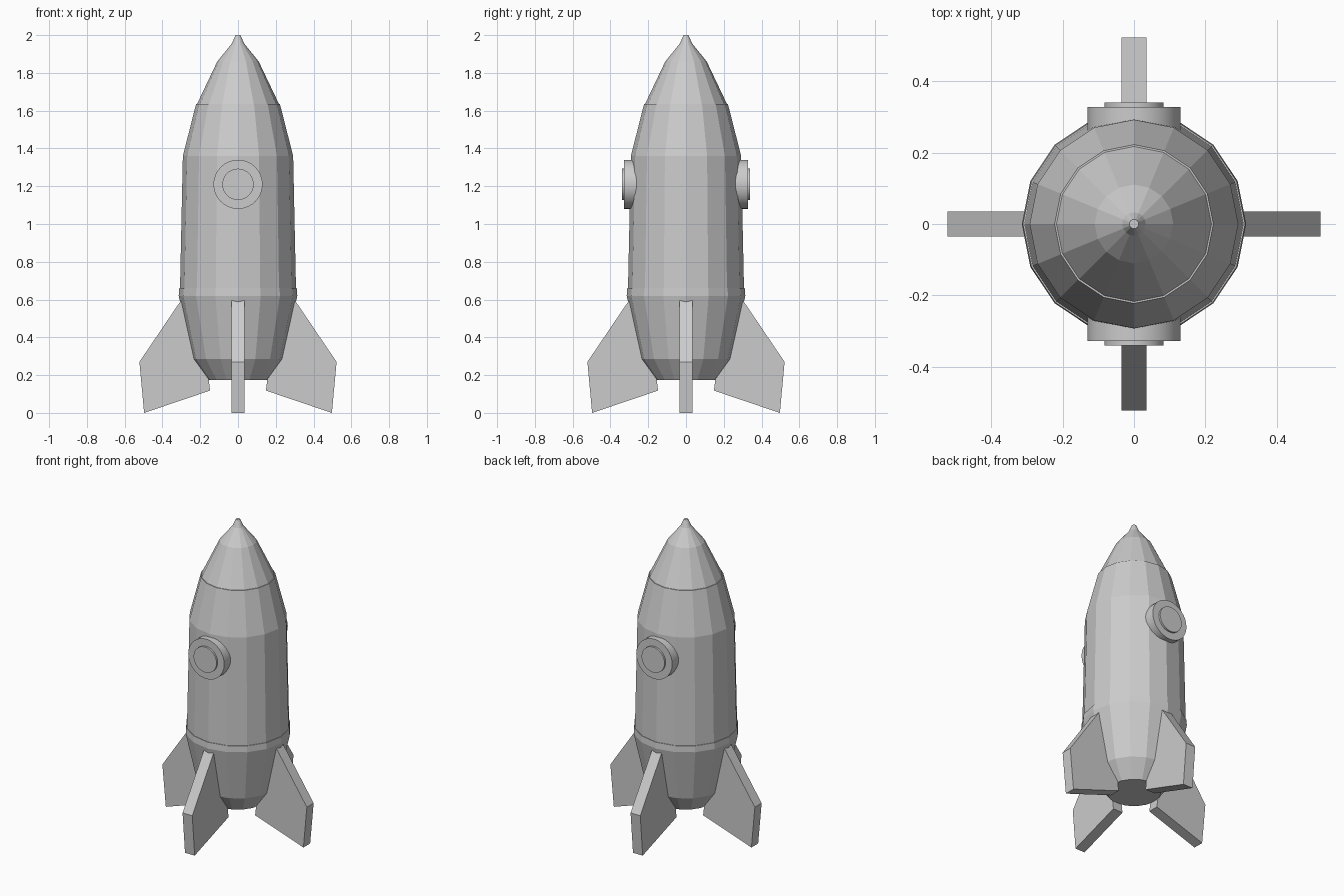
import bpy, bmesh, math
from mathutils import Matrix

cube = bpy.data.objects.get("Cube")
if cube:
    bpy.data.objects.remove(cube, do_unlink=True)

grey = bpy.data.materials.new("light grey")
grey.use_nodes = True
COLOUR = (0.6, 0.6, 0.6, 1)
grey.diffuse_color = COLOUR
grey.node_tree.nodes["Principled BSDF"].inputs["Base Color"].default_value = COLOUR


def add_object(name, bm):
    bmesh.ops.recalc_face_normals(bm, faces=bm.faces)
    mesh = bpy.data.meshes.new(name)
    bm.to_mesh(mesh)
    bm.free()
    mesh.materials.append(grey)
    obj = bpy.data.objects.new(name, mesh)
    bpy.context.collection.objects.link(obj)
    return obj


def turned(name, profile, sides=16):
    """Closed solid turned around z from (radius, height) points."""
    bm = bmesh.new()
    rings = []
    for r, z in profile:
        angles = [math.tau * i / sides for i in range(sides)]
        rings.append([bm.verts.new((r * math.cos(a), r * math.sin(a), z)) for a in angles])
    for low, high in zip(rings, rings[1:]):
        for i in range(sides):
            j = (i + 1) % sides
            bm.faces.new((low[i], low[j], high[j], high[i]))
    bm.faces.new(rings[0])
    bm.faces.new(rings[-1])
    return add_object(name, bm)


# Body sections, bottom to top
turned("tail_section", [(0.16, 0.175), (0.24, 0.285), (0.314, 0.62)])
turned("tail_band", [(0.314, 0.62), (0.311, 0.66)])
turned("hull", [(0.307, 0.66), (0.292, 1.36), (0.222, 1.635)])
turned("nose_cone", [(0.217, 1.635), (0.11, 1.86), (0.033, 1.955), (0.013, 2.0)])

# Four tail fins, a flat outline given thickness
FIN = [(0.302, 0.595), (0.522, 0.27), (0.497, 0.0), (0.148, 0.118), (0.158, 0.2), (0.2, 0.4)]
for k, side in enumerate(("left", "back", "right", "front")):
    bm = bmesh.new()
    outline = bm.faces.new([bm.verts.new((x, -0.035, z)) for x, z in FIN])
    moved = bmesh.ops.extrude_face_region(bm, geom=[outline])["geom"]
    bmesh.ops.translate(bm, vec=(0, 0.07, 0), verts=[v for v in moved if isinstance(v, bmesh.types.BMVert)])
    if not outline.is_valid or len(bm.faces) < len(FIN) + 2:
        bm.faces.new([v for v in bm.verts if v.co.y < 0][:len(FIN)])
    bm.transform(Matrix.Rotation(k * math.pi / 2, 4, 'Z'))
    add_object(side + "_fin", bm)


# Round windows front and back: rim and glass disc
def disc(name, radius, inner, outer, sign):
    bm = bmesh.new()
    bmesh.ops.create_cone(bm, cap_ends=True, segments=32, radius1=radius, radius2=radius, depth=outer - inner)
    bm.transform(Matrix.Translation((0, sign * (inner + outer) / 2, 1.21)) @ Matrix.Rotation(math.pi / 2, 4, 'X'))
    obj = add_object(name, bm)
    bpy.ops.object.select_all(action='DESELECT')
    obj.select_set(True)
    bpy.context.view_layer.objects.active = obj
    bpy.ops.object.shade_smooth_by_angle(angle=math.radians(30))


for side, sign in (("front", -1), ("back", 1)):
    disc(side + "_window_rim", 0.13, 0.22, 0.328, sign)
    disc(side + "_window_glass", 0.083, 0.3, 0.34, sign)
